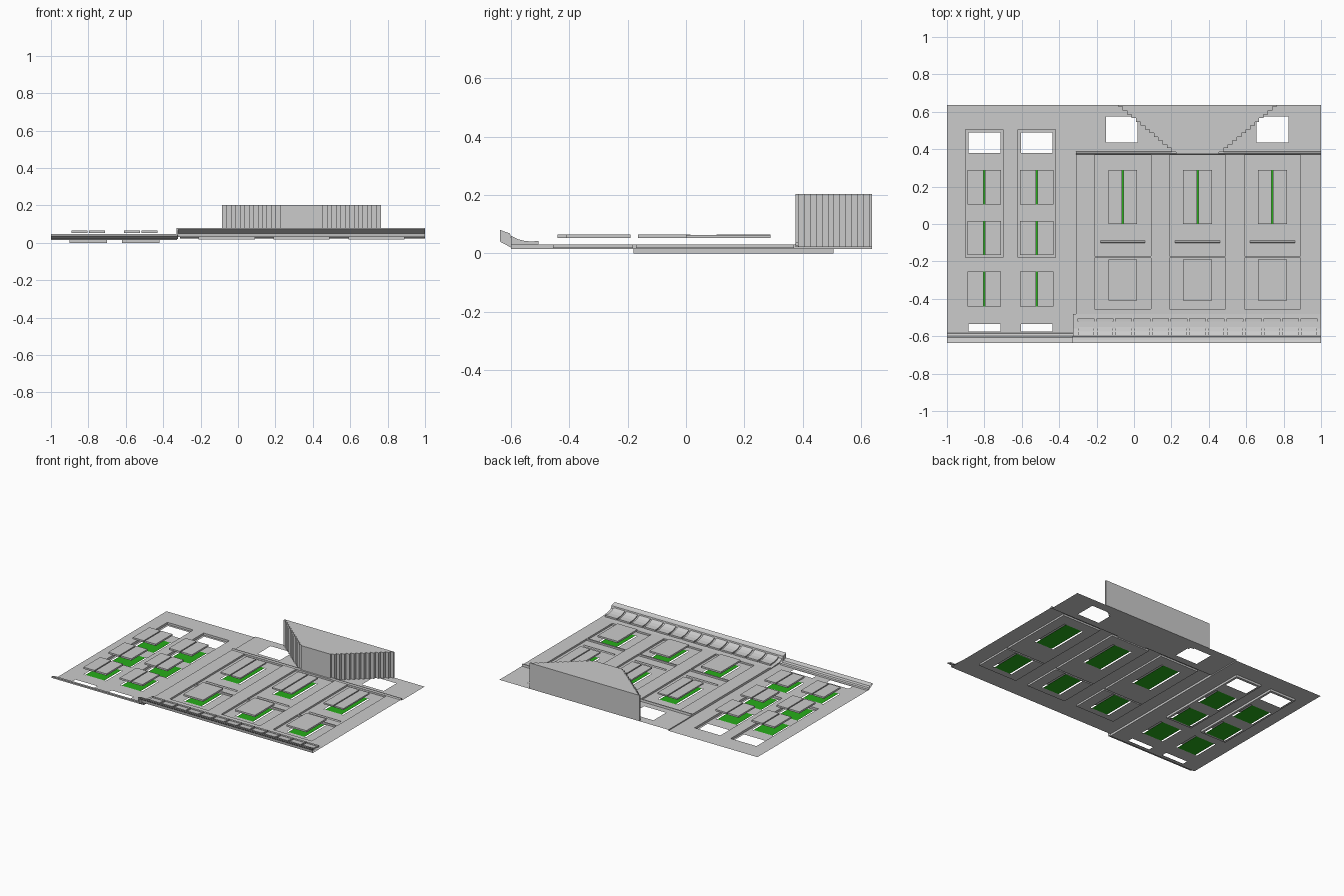
import bpy, bmesh

if "Cube" in bpy.data.objects:
    bpy.data.objects.remove(bpy.data.objects["Cube"])

green = bpy.data.materials.new("green_glass")
green.diffuse_color = (0.02, 0.42, 0.01, 1)
green.use_nodes = True
green.node_tree.nodes["Principled BSDF"].inputs["Base Color"].default_value = green.diffuse_color


def make(name, verts, faces, mat=None, weld=False):
    me = bpy.data.meshes.new(name)
    me.from_pydata(verts, [], faces)
    bm = bmesh.new()
    bm.from_mesh(me)
    if weld:
        bmesh.ops.remove_doubles(bm, verts=bm.verts, dist=1e-5)
    bmesh.ops.recalc_face_normals(bm, faces=bm.faces)
    if weld and sum(f.normal.z for f in bm.faces) < 0:
        bmesh.ops.reverse_faces(bm, faces=bm.faces)
    bm.to_mesh(me)
    bm.free()
    ob = bpy.data.objects.new(name, me)
    bpy.context.collection.objects.link(ob)
    if mat:
        me.materials.append(mat)
    return ob


def prism(name, outline, axis, a, b):
    """Closed outline extruded from a to b along x or z."""
    n = len(outline)
    put = (lambda p, t: (t, *p)) if axis == 'x' else (lambda p, t: (*p, t))
    v = [put(p, t) for t in (a, b) for p in outline]
    f = [list(range(n)), list(range(n, 2 * n))]
    f += [(i, (i + 1) % n, n + (i + 1) % n, n + i) for i in range(n)]
    return make(name, v, f)


def box(name, x0, x1, y0, y1, z0, z1):
    return prism(name, [(x0, y0), (x1, y0), (x1, y1), (x0, y1)], 'z', z0, z1)


def pane(x0, x1, y0, y1, z):
    e = 0.012
    make("window_pane", [(x0 + e, y0, z), (x1 - e, y0, z), (x1 - e, y1, z), (x0 + e, y1, z)],
         [(0, 1, 2, 3)], green)


def moulding(name, profile, x0, x1):
    """Open profile in (y, z) swept as a sheet along x."""
    n = len(profile)
    v = [(x, *p) for x in (x0, x1) for p in profile]
    make(name, v, [(i, i + 1, n + i + 1, n + i) for i in range(n - 1)], weld=True)


# Wall plan: later rectangles override earlier ones, None cuts a hole
LEFT, RIGHT, TOP = 0.015, 0.03, 0.022
regions = [(-1, -0.31, -0.6, 0.637, LEFT), (-0.31, 1, -0.6, 0.385, RIGHT),
           (-0.31, 1, 0.385, 0.637, TOP)]
holes = []

# Left wing: two window columns with tall recesses
for c in (-0.80, -0.52):
    regions.append((c - 0.10, c + 0.10, -0.18, 0.505, 0.0))
    holes += [(c - 0.085, c + 0.085, 0.38, 0.488, None),
              (c - 0.085, c + 0.085, -0.575, -0.535, None)]
    for y0, y1, z in ((0.105, 0.29, 0.0), (-0.165, 0.015, 0.0), (-0.44, -0.255, LEFT)):
        holes.append((c - 0.085, c + 0.085, y0, y1, None))
        pane(c - 0.085, c + 0.085, y0, y1, z)
        box("shutter_left", c - 0.089, c - 0.004, y0, y1, 0.053, 0.065)
        box("shutter_right", c + 0.004, c + 0.089, y0, y1, 0.053, 0.065)

# Right wing: three bays with upper and lower recesses
for c in (-0.06, 0.34, 0.74):
    regions += [(c - 0.15, c + 0.15, -0.172, 0.37, 0.018),
                (c - 0.15, c + 0.15, -0.455, -0.182, 0.018)]
    for y0, y1 in ((0.0, 0.29), (-0.41, -0.19)):
        holes.append((c - 0.075, c + 0.075, y0, y1, None))
        pane(c - 0.075, c + 0.075, y0, y1, 0.018)
    box("tall_shutter_left", c - 0.077, c - 0.004, 0.0, 0.29, 0.053, 0.063)
    box("tall_shutter_right", c + 0.004, c + 0.077, 0.0, 0.29, 0.053, 0.063)
    box("lower_shutter", c - 0.077, c + 0.077, -0.41, -0.19, 0.053, 0.065)
    prism("sill_rib", [(-0.102, 0.018), (-0.088, 0.018), (-0.095, 0.024)], 'x', c - 0.12, c + 0.12)

# Attic openings beside the gable
holes += [(-0.15, 0.02, 0.435, 0.575, None), (0.655, 0.825, 0.435, 0.575, None)]

# Facade sheet: one cell per grid square, with risers where heights change
rects = regions + holes
xs = sorted({r[i] for r in rects for i in (0, 1)})
ys = sorted({r[i] for r in rects for i in (2, 3)})


def height(i, j):
    if not (0 <= i < len(xs) - 1 and 0 <= j < len(ys) - 1):
        return None
    x, y = (xs[i] + xs[i + 1]) / 2, (ys[j] + ys[j + 1]) / 2
    z = None
    for x0, x1, y0, y1, h in rects:
        if x0 < x < x1 and y0 < y < y1:
            z = h
    return z


verts, faces = [], []


def quad(*p):
    faces.append(tuple(range(len(verts), len(verts) + 4)))
    verts.extend(p)


for i in range(len(xs) - 1):
    for j in range(len(ys) - 1):
        z = height(i, j)
        if z is None:
            continue
        x0, x1, y0, y1 = xs[i], xs[i + 1], ys[j], ys[j + 1]
        quad((x0, y0, z), (x1, y0, z), (x1, y1, z), (x0, y1, z))
        w = height(i + 1, j)
        if w is not None and w != z:
            quad((x1, y0, z), (x1, y1, z), (x1, y1, w), (x1, y0, w))
        w = height(i, j + 1)
        if w is not None and w != z:
            quad((x0, y1, z), (x1, y1, z), (x1, y1, w), (x0, y1, w))
wall = make("facade_wall", verts, faces, weld=True)
bm = bmesh.new()
bm.from_mesh(wall.data)
bmesh.ops.dissolve_limit(bm, angle_limit=0.01, verts=bm.verts, edges=bm.edges)
bm.to_mesh(wall.data)
bm.free()

# String course under the attic
prism("string_course", [(0.372, 0.03), (0.378, 0.037), (0.386, 0.037), (0.388, 0.022)], 'x', -0.31, 1)

# Stepped gable block
mid, n = 0.34, 13
side = []
for k in range(n):
    x = 0.425 - 0.31 * k / n
    y = 0.637 - 0.262 * (k + 0.5) / n
    side += [(x, y), (x - 0.31 / n, y)]
half = [(0.425, 0.637)] + side + [(0.115, 0.375)]
outline = [(mid + x, y) for x, y in half] + [(mid - x, y) for x, y in reversed(half)]
prism("stepped_gable", outline, 'z', TOP, 0.203)

# Eaves cornices along the lower edge
moulding("main_cornice", [(-0.48, 0.03), (-0.52, 0.033), (-0.56, 0.036), (-0.585, 0.043), (-0.598, 0.052),
                          (-0.603, 0.068), (-0.620, 0.072), (-0.637, 0.08), (-0.637, 0.072),
                          (-0.603, 0.05), (-0.6, 0.03)], -0.325, 1)
moulding("side_cornice", [(-0.582, 0.015), (-0.585, 0.024), (-0.6, 0.027), (-0.606, 0.038),
                          (-0.637, 0.046), (-0.637, 0.036), (-0.6, 0.02), (-0.6, 0.015)], -1, -0.325)
prism("cornice_return", [(-0.6, 0.02), (-0.637, 0.04), (-0.637, 0.08), (-0.603, 0.068), (-0.6, 0.05)],
      'x', -0.33, -0.322)

# Row of brackets under the main cornice
for k in range(13):
    x = -0.298 + 0.0993 * k
    prism("bracket", [(-0.518, 0.03), (-0.518, 0.04), (-0.55, 0.042), (-0.575, 0.048),
                      (-0.6, 0.06), (-0.6, 0.03)], 'x', x, x + 0.085)
    box("bracket_cap", x - 0.003, x + 0.088, -0.520, -0.505, 0.03, 0.043)
